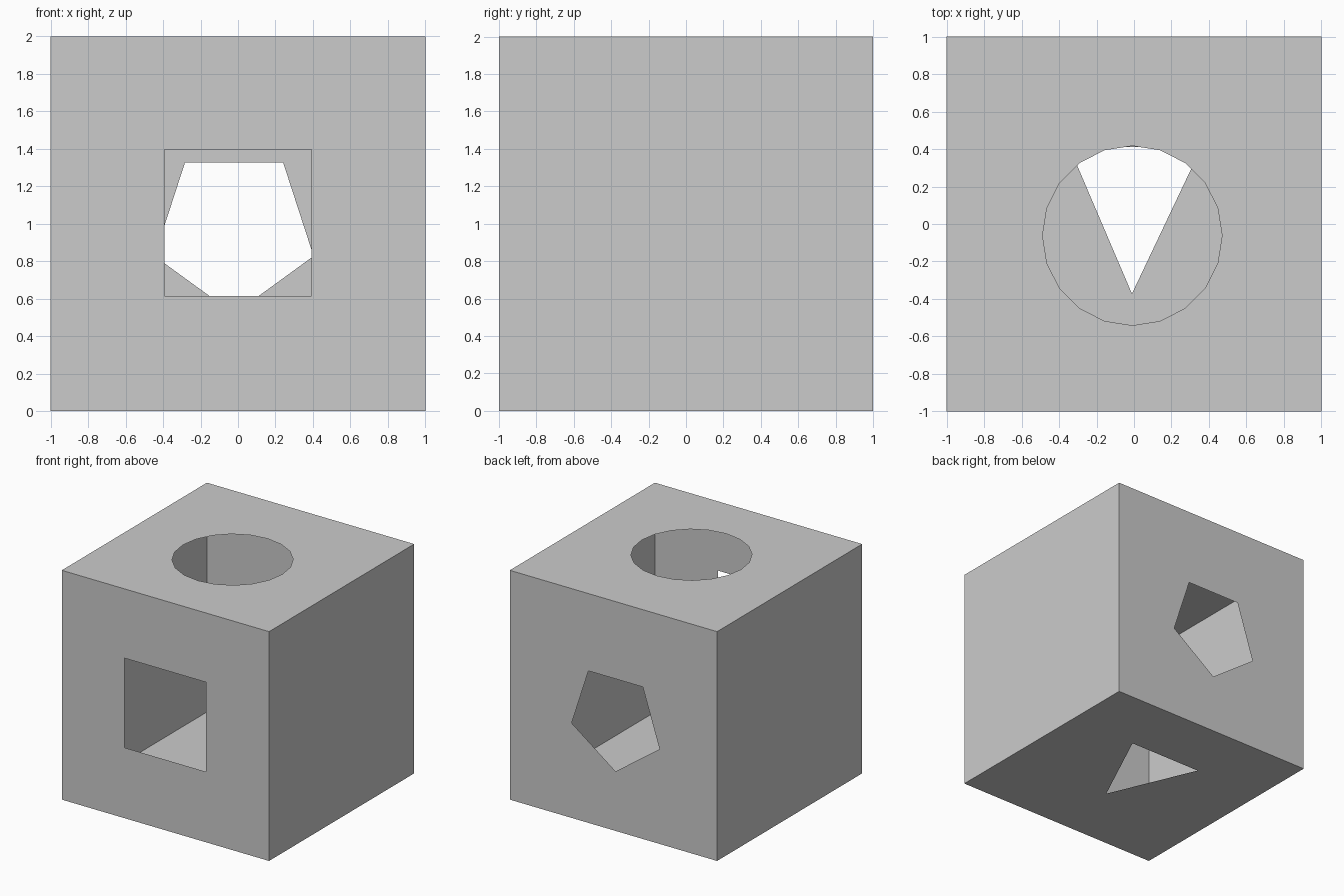
import bpy, bmesh
from math import sin, cos, radians
from mathutils import Vector

if "Cube" in bpy.data.objects:
    bpy.data.objects.remove(bpy.data.objects["Cube"])


def ngon(cx, cy, r, n, start):
    return [(cx + r * cos(radians(start + 360 * i / n)),
             cy + r * sin(radians(start + 360 * i / n))) for i in range(n)]


def wall(name, place, normal, outline, hole=None):
    """Thin flat wall with an optional cut-out; place maps 2D points to 3D."""
    bm = bmesh.new()
    edges = []
    for loop in (outline, hole or []):
        vs = [bm.verts.new(place(*p)) for p in loop]
        edges += [bm.edges.new((v, vs[i - 1])) for i, v in enumerate(vs)]
    bmesh.ops.triangle_fill(bm, use_beauty=True, edges=edges, normal=normal)
    bm.normal_update()
    for f in bm.faces:
        if f.normal.dot(Vector(normal)) < 0:
            f.normal_flip()
    mesh = bpy.data.meshes.new(name)
    bm.to_mesh(mesh)
    bm.free()
    ob = bpy.data.objects.new(name, mesh)
    bpy.context.collection.objects.link(ob)
    return ob


upright = [(-1, 0), (1, 0), (1, 2), (-1, 2)]
flat = [(-1, -1), (1, -1), (1, 1), (-1, 1)]

# Cut-out shapes
square = [(-.393, .615), (.393, .615), (.393, 1.396), (-.393, 1.396)]
pentagon = ngon(-.021, .965, .446, 5, -90)
circle = ngon(-.009, -.062, .479, 20, 90)
triangle = [(-.345, .41), (.36, .41), (-.011, -.372)]

# Hollow box, one thin wall per side
wall("front_wall", lambda x, z: (x, -1, z), (0, -1, 0), upright, square)
wall("back_wall", lambda x, z: (x, 1, z), (0, 1, 0), upright, pentagon)
wall("top_wall", lambda x, y: (x, y, 2), (0, 0, 1), flat, circle)
wall("bottom_wall", lambda x, y: (x, y, 0), (0, 0, -1), flat, triangle)
wall("left_wall", lambda y, z: (-1, y, z), (-1, 0, 0), upright)
wall("right_wall", lambda y, z: (1, y, z), (1, 0, 0), upright)
